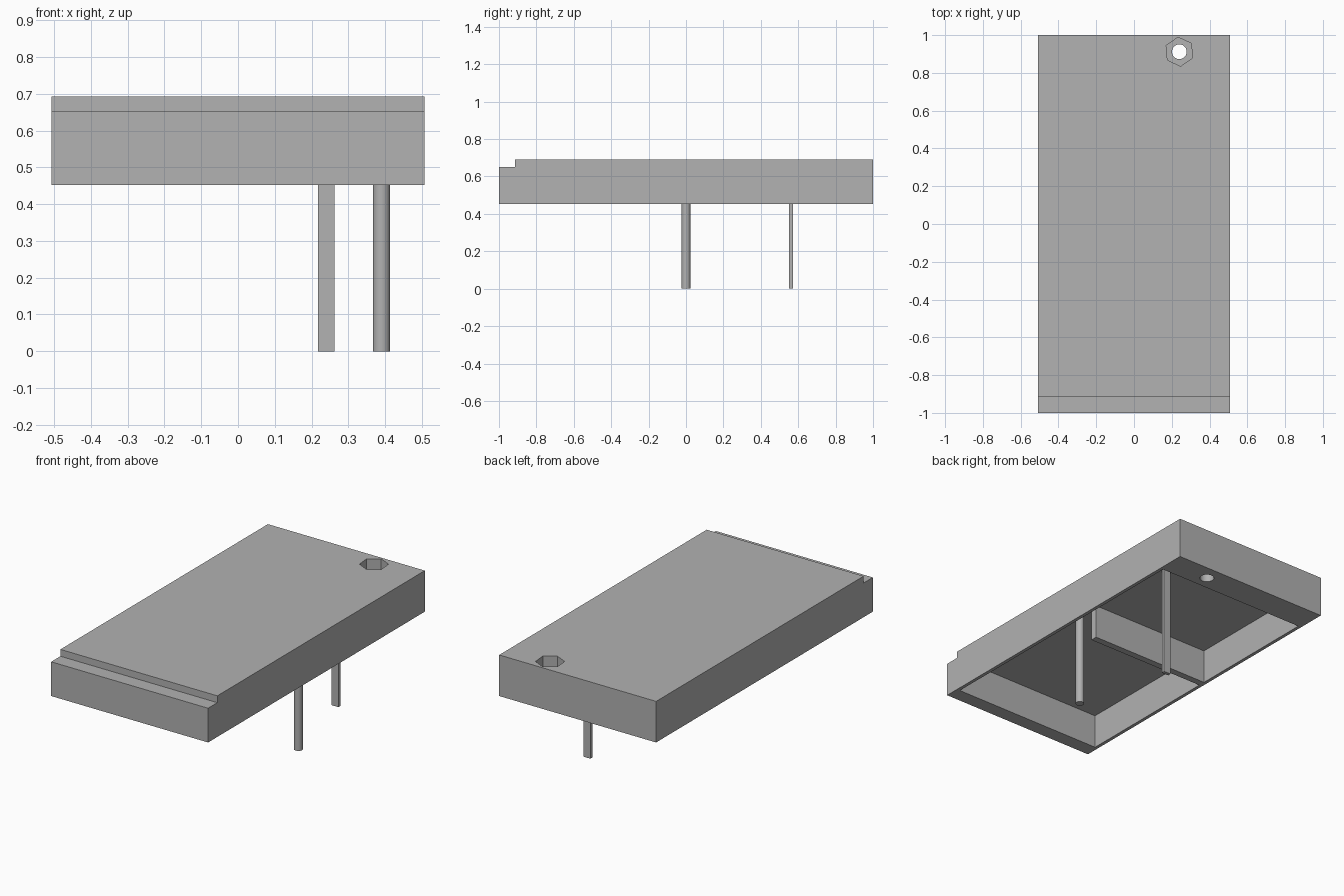
import bpy
import bmesh
from math import cos, sin, pi, radians
from mathutils import Vector

if "Cube" in bpy.data.objects:
    bpy.data.objects.remove(bpy.data.objects["Cube"], do_unlink=True)

# Single plain grey finish
grey = bpy.data.materials.new("plain_grey")
grey.use_nodes = True
colour = (0.445, 0.445, 0.445, 1)
grey.diffuse_color = colour
grey.node_tree.nodes["Principled BSDF"].inputs["Base Color"].default_value = colour


def prism(name, outline, sweep):
    """Extrude a closed outline of 3D points along a sweep vector."""
    bm = bmesh.new()
    face = bm.faces.new([bm.verts.new(p) for p in outline])
    moved = bmesh.ops.extrude_face_region(bm, geom=[face])["geom"]
    verts = [g for g in moved if isinstance(g, bmesh.types.BMVert)]
    bmesh.ops.translate(bm, verts=verts, vec=Vector(sweep))
    bmesh.ops.recalc_face_normals(bm, faces=bm.faces)
    mesh = bpy.data.meshes.new(name)
    bm.to_mesh(mesh)
    bm.free()
    mesh.materials.append(grey)
    obj = bpy.data.objects.new(name, mesh)
    bpy.context.collection.objects.link(obj)
    return obj


def ring(x, y, z, radius, sides, turn=0):
    angles = [turn + 2 * pi * i / sides for i in range(sides)]
    return [(x + radius * cos(a), y + radius * sin(a), z) for a in angles]


def cut(target, cutter):
    cutter.hide_render = True
    mod = target.modifiers.new("cut", 'BOOLEAN')
    mod.operation = 'DIFFERENCE'
    mod.solver = 'EXACT'
    mod.object = cutter
    bpy.context.view_layer.objects.active = target
    bpy.ops.object.modifier_apply(modifier=mod.name)
    bpy.data.objects.remove(cutter, do_unlink=True)


def smooth(obj):
    bpy.ops.object.select_all(action='DESELECT')
    obj.select_set(True)
    bpy.context.view_layer.objects.active = obj
    bpy.ops.object.shade_smooth_by_angle(angle=radians(30))


half_width, base, top, ceiling = 0.507, 0.452, 0.692, 0.652

# Case: side profile with the lowered front ledge
side = [(-1, base), (1, base), (1, top), (-0.915, top), (-0.915, ceiling), (-1, ceiling)]
case = prism("case", [(-half_width, y, z) for y, z in side], (2 * half_width, 0, 0))

# Hollow underside, leaving a centre divider that stops short of one wall
inner, rib, rib_end = 0.487, 0.02, 0.29
hollow = [(-inner, -0.915), (inner, -0.915), (inner, 0.83), (-inner, 0.83),
          (-inner, rib), (rib_end, rib), (rib_end, -rib), (-inner, -rib)]
cut(case, prism("hollow_cutter", [(x, y, 0.4) for x, y in hollow], (0, 0, ceiling - 0.4)))

# Round through hole with a hexagonal recess on top
hole_x, hole_y = 0.24, 0.912
cut(case, prism("hole_cutter", ring(hole_x, hole_y, 0.4, 0.039, 32), (0, 0, 0.4)))
cut(case, prism("hex_cutter", ring(hole_x, hole_y, 0.59, 0.077, 6, radians(35)), (0, 0, 0.2)))
smooth(case)

# Round pin and flat blade, hanging from the ceiling of the hollow
round_pin = prism("round_pin", ring(0.39, 0, 0, 0.0235, 32), (0, 0, ceiling))
smooth(round_pin)
blade = [(0.217, 0.552), (0.263, 0.552), (0.263, 0.572), (0.217, 0.572)]
prism("flat_blade", [(x, y, 0) for x, y in blade], (0, 0, ceiling))
